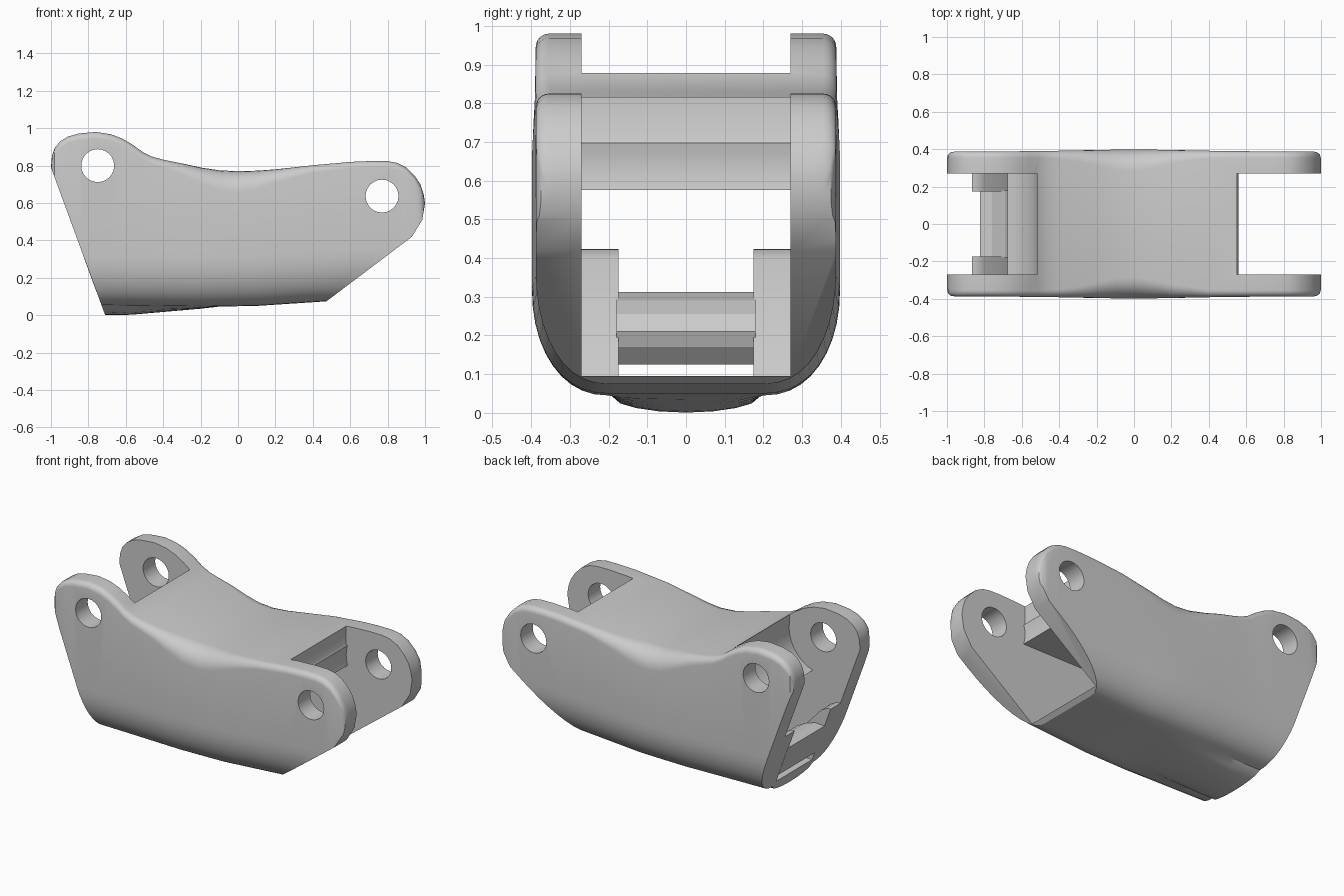
import bpy, bmesh, math
from mathutils import Vector

if "Cube" in bpy.data.objects:
    bpy.data.objects.remove(bpy.data.objects["Cube"])


def lerp(table, x):
    for (x0, a), (x1, b) in zip(table, table[1:]):
        if x <= x1:
            return a + (b - a) * max(0, (x - x0) / (x1 - x0))
    return table[-1][1]


def new_object(name, bm):
    bmesh.ops.recalc_face_normals(bm, faces=bm.faces)
    me = bpy.data.meshes.new(name)
    bm.to_mesh(me)
    bm.free()
    ob = bpy.data.objects.new(name, me)
    bpy.context.collection.objects.link(ob)
    return ob


def prism(name, profile, half):
    """Extrude an x-z outline across y = -half..half."""
    bm = bmesh.new()
    a = [bm.verts.new((x, -half, z)) for x, z in profile]
    b = [bm.verts.new((x, half, z)) for x, z in profile]
    n = len(profile)
    bm.faces.new(a)
    bm.faces.new(b[::-1])
    for i in range(n):
        bm.faces.new((a[i], b[i], b[(i + 1) % n], a[(i + 1) % n]))
    return new_object(name, bm)


def arc(cx, cz, r, a0, a1, n):
    return [(cx + r * math.cos(math.radians(a0 + (a1 - a0) * i / n)),
             cz + r * math.sin(math.radians(a0 + (a1 - a0) * i / n))) for i in range(n + 1)]


# top and bottom outlines seen from the front
TOP = [(-1, .79), (-.995, .85), (-.98, .895), (-.95, .93), (-.91, .955), (-.85, .972), (-.76, .98),
       (-.68, .968), (-.62, .945), (-.56, .91), (-.51, .873), (-.46, .848), (-.4, .832), (-.3, .812),
       (-.2, .79), (-.1, .775), (0, .77), (.1, .773), (.2, .78), (.4, .802), (.6, .82), (.72, .825),
       (.8, .824), (.85, .815), (.9, .79), (.945, .745), (.975, .70), (.992, .65), (1, .60)]
BOTTOM = [(-1, .055), (-.71, .052), (-.2, .045), (.1, .05), (.48, .075), (1, .11)]


def section(x, zt):
    zb = lerp(BOTTOM, x)
    hw = .388 + .01 * math.exp(-(x / .4) ** 2)
    d = min(1 - abs(x), .04) / .04
    hw -= .035 * (1 - math.sqrt(1 - (1 - d) ** 2))
    bump = .05 * min(1, max(0, (-.1 - x) / .5))
    rt = .035 + .08 * math.exp(-((x + .02) / .25) ** 2)
    half = [(y, zb - bump * math.sqrt(max(0, 1 - (y / .2) ** 2))) for y in (0, .07, .13, .17, .2)]
    for i in range(1, 11):
        t = math.pi / 2 * i / 10
        half.append((.2 + (hw - .2) * math.sin(t) ** .9, zb + .27 * (1 - math.cos(t) ** .95)
                     if i < 10 else zb + .27))
    for i in range(7):
        t = math.pi / 2 * i / 6
        half.append((hw - rt * (1 - math.cos(t)), zt - rt * (1 - math.sin(t))))
    half.append((0, zt))
    ring = half + [(-y, z) for y, z in half[-2:0:-1]]
    return [(x, y, z) for y, z in ring]


# outer shell, lofted along x
bm = bmesh.new()
rings = [[bm.verts.new(p) for p in section(x, zt)] for x, zt in TOP]
for r0, r1 in zip(rings, rings[1:]):
    for i in range(len(r0)):
        j = (i + 1) % len(r0)
        bm.faces.new((r0[i], r0[j], r1[j], r1[i]))
bm.faces.new(rings[0])
bm.faces.new(rings[-1][::-1])
# slanted end cuts
for px, pz, nx, nz in ((-.71, 0, -.79, -.29), (.48, .08, .34, -.45),
                       (.93, .42, .09, -.055), (.985, .51, .09, -.015)):
    res = bmesh.ops.bisect_plane(bm, geom=bm.verts[:] + bm.edges[:] + bm.faces[:], dist=1e-5,
                                 plane_co=Vector((px, 0, pz)), plane_no=Vector((nx, 0, nz)),
                                 clear_outer=True)
    bmesh.ops.holes_fill(bm, edges=[e for e in bm.edges if e.is_boundary], sides=0)
body = new_object("link_body", bm)

# cutters: hinge slots with inner tunnel, rear strap channel, pin holes
void = [(1.3, 1.2), (.55, 1.2), (.55, .71)] + arc(.77, .64, .22, 165, 197, 4)
void += arc(-.75, .80, .235, -72, 8, 8)
void += [(-.52, 1.2), (-1.3, 1.2), (-1.3, .44), (-.84, .422), (-.80, .40), (-.56, .14),
         (-.53, .095), (1.3, .095)]
channel = [(-1.3, .47), (-.5, .47), (-.46, .10), (-.53, .09), (-1.3, .045)]
cutters = [prism("void_cutter", void, .27), prism("channel_cutter", channel, .175),
           prism("left_pin_cutter", arc(-.75, .80, .088, 0, 345, 23), .6),
           prism("right_pin_cutter", arc(.77, .637, .088, 0, 345, 23), .6)]
for c in cutters:
    c.hide_render = True
    m = body.modifiers.new(c.name, 'BOOLEAN')
    m.operation = 'DIFFERENCE'
    m.solver = 'EXACT'
    m.object = c
dg = bpy.context.evaluated_depsgraph_get()
mesh = bpy.data.meshes.new_from_object(body.evaluated_get(dg))
body.modifiers.clear()
body.data = mesh
for c in cutters:
    bpy.data.objects.remove(c)

# strap bar between the rear gussets
prism("strap_bar", [(-.757, .125), (-.824, .308), (-.76, .312), (-.69, .29), (-.63, .255),
                    (-.605, .21), (-.62, .17), (-.66, .125)], .18)

# smooth shell with crisp cut edges
bpy.ops.object.select_all(action='DESELECT')
body.select_set(True)
bpy.context.view_layer.objects.active = body
bpy.ops.object.shade_smooth_by_angle(angle=math.radians(30))
